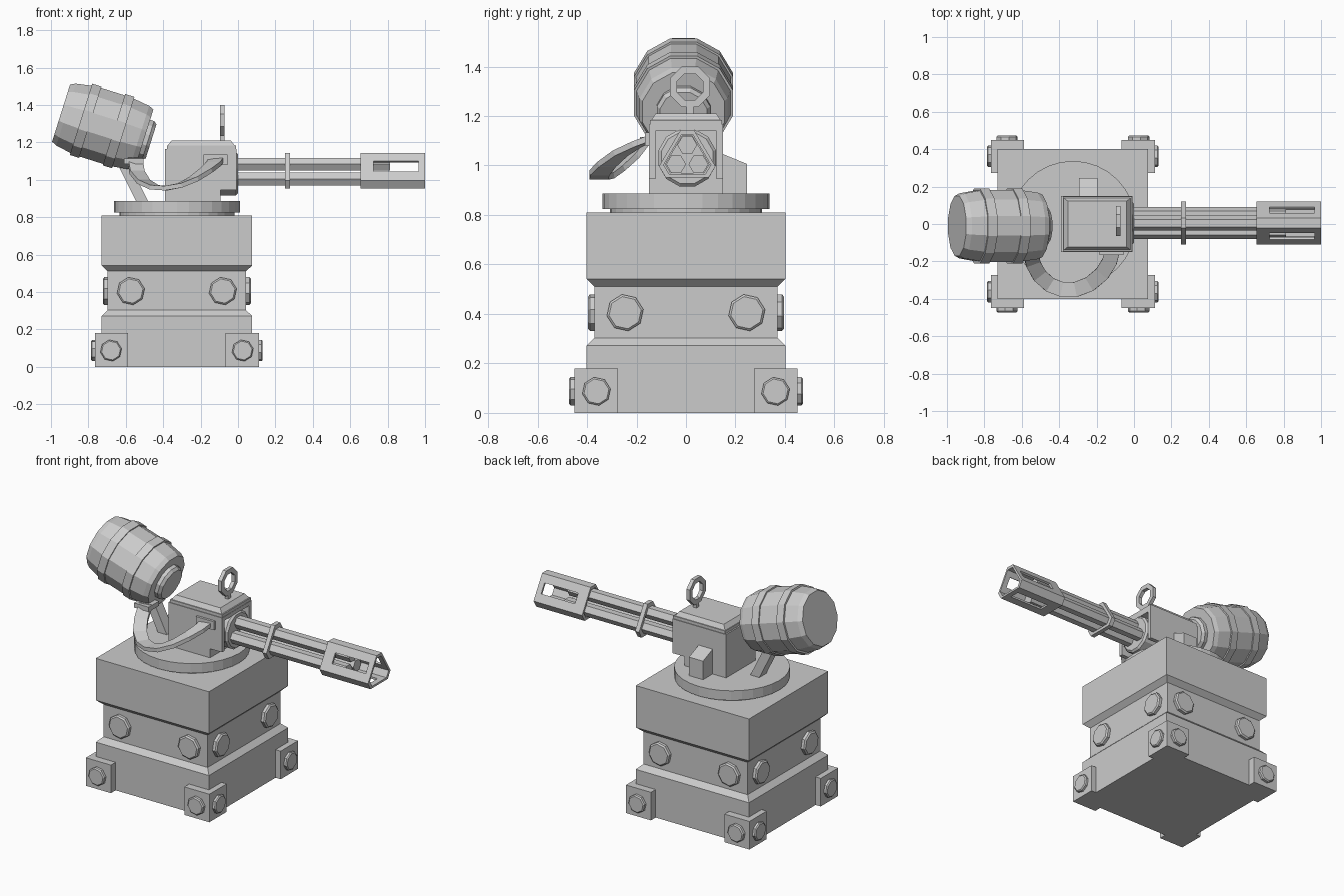
import bpy, bmesh, math
from mathutils import Vector, Matrix

if "Cube" in bpy.data.objects:
    bpy.data.objects.remove(bpy.data.objects["Cube"])

grey = bpy.data.materials.new("plain grey")
grey.diffuse_color = (0.6, 0.6, 0.6, 1)
grey.use_nodes = True
grey.node_tree.nodes["Principled BSDF"].inputs["Base Color"].default_value = grey.diffuse_color
CX = -0.327                       # centre of the pedestal in x
BY, BZ = 0.005, 1.031             # axis of the gun barrels


def make(name, verts, faces):
    me = bpy.data.meshes.new(name)
    me.from_pydata([tuple(v) for v in verts], [], faces)
    bm = bmesh.new()
    bm.from_mesh(me)
    bmesh.ops.recalc_face_normals(bm, faces=bm.faces)
    bm.to_mesh(me)
    bm.free()
    me.materials.append(grey)
    ob = bpy.data.objects.new(name, me)
    bpy.context.collection.objects.link(ob)
    return ob


def loft(name, rings, closed=False):
    """Skin equal-sized rings; cap the ends, or join last ring to first."""
    n, m = len(rings[0]), len(rings)
    verts = [v for r in rings for v in r]
    faces = []
    for i in range(m if closed else m - 1):
        a, b = i * n, (i + 1) % m * n
        faces += [(a + j, a + (j + 1) % n, b + (j + 1) % n, b + j) for j in range(n)]
    if not closed:
        faces += [tuple(range(n)), tuple(range((m - 1) * n, m * n))]
    return make(name, verts, faces)


def lathe(name, profile, sides, loc, axis=(0, 0, 1), turn=0.0, closed=False):
    """profile: (distance along axis, radius)"""
    mat = Matrix.Translation(loc) @ Vector(axis).to_track_quat('Z', 'Y').to_matrix().to_4x4()
    ang = [math.radians(turn) + math.tau * j / sides for j in range(sides)]
    return loft(name, [[mat @ Vector((r * math.cos(a), r * math.sin(a), h)) for a in ang]
                       for h, r in profile], closed)


def box(name, lo, hi, inset=(0, 0)):
    (x0, y0, z0), (x1, y1, z1) = lo, hi
    rings = []
    for z, dx, dy in ((z0, 0, 0), (z1, inset[0], inset[1])):
        rings.append([(x0 + dx, y0 + dy, z), (x1 - dx, y0 + dy, z),
                      (x1 - dx, y1 - dy, z), (x0 + dx, y1 - dy, z)])
    return loft(name, rings)


def bolt(name, loc, axis, r, h):
    lathe(name, [(-0.02, r), (h * 0.7, r), (h, r * 0.88)], 8, loc, axis, 10)


# Square stepped pedestal
S = math.sqrt(2)
lathe("pedestal", [(0, .402 * S), (.272, .402 * S), (.303, .37 * S), (.511, .37 * S),
                   (.541, .402 * S), (.81, .402 * S)], 4, (CX, 0, 0), turn=45)

# Corner feet and bolts
for sx in (-1, 1):
    for sy in (-1, 1):
        xs = sorted((CX + sx * .261, CX + sx * .4385))
        ys = sorted((sy * .274, sy * .45))
        box("corner_foot", (xs[0], ys[0], 0), (xs[1], ys[1], .18))
        bolt("foot_bolt", (CX + sx * .352, sy * .45, .087), (0, sy, 0), .058, .023)
        bolt("foot_bolt", (CX + sx * .4385, sy * .362, .087), (sx, 0, 0), .058, .02)
        bolt("waist_bolt", (CX + sx * .246, sy * .37, .405), (0, sy, 0), .075, .026)
        bolt("waist_bolt", (CX + sx * .37, sy * .246, .405), (sx, 0, 0), .075, .026)

# Turntable
lathe("turntable", [(.80, .307), (.825, .307), (.825, .337), (.887, .337)], 32, (CX, 0, 0))

# Gun housing with an open-fronted recess
box("housing", (-.39, -.15, .88), (-.094, .15, 1.165))
box("housing_cheek", (-.10, -.15, .945), (-.008, -.124, 1.165))
box("housing_cheek", (-.10, .124, .945), (-.008, .15, 1.165))
box("housing_roof", (-.10, -.13, 1.14), (-.008, .13, 1.165))
box("lid_edge", (-.38, -.146, 1.16), (-.01, .146, 1.184))
box("lid", (-.376, -.14, 1.184), (-.018, .14, 1.211), (.022, .018))

# Side box with sloping top
loft("side_box", [[(x, .14, .88), (x, .247, .88), (x, .247, 1.006), (x, .14, 1.05)]
                  for x in (-.294, -.195)])

# Sight ring on a post
lathe("sight_ring", [(-.012, .088), (.012, .088), (.012, .057), (-.012, .057)], 8,
      (-.083, .016, 1.318), (1, 0, 0), 22.5, closed=True)
box("sight_post", (-.095, .002, 1.20), (-.071, .03, 1.245))

# Rotor disc and three barrels
lathe("rotor", [(-.11, .12), (-.012, .12), (0, .108)], 12, (0, BY, BZ), (1, 0, 0), 15)
for k in range(3):
    a = math.radians(90 + 120 * k)
    lathe("gun_barrel", [(-.02, .04), (.812, .04)], 6,
          (0, BY + .052 * math.cos(a), BZ + .052 * math.sin(a)), (1, 0, 0))


# Triangular tubes with cut corners: clamp and muzzle
def tri_tube(name, x0, x1, wall):
    def ring(x, inr):
        pts = []
        for k in range(3):
            for s in (-1, 1):
                a = math.radians(90 + 120 * k) + s * math.atan2(.026, .113)
                r = math.hypot(.113, .026) * inr / .079
                pts.append((x, BY + r * 1.03 * math.cos(a), BZ + r * math.sin(a)))
        return pts
    return loft(name, [ring(x0, .079), ring(x1, .079),
                       ring(x1, .079 - wall), ring(x0, .079 - wall)], True)


tri_tube("barrel_clamp", .25, .278, .018)
muzzle = tri_tube("muzzle", .655, 1.0, .013)
for a in (30, 150, 270):          # one long slot in each flat side
    c, s = math.cos(math.radians(a)), math.sin(math.radians(a))
    cutter = loft("slot_cutter", [[(x, BY + r * c - t * s, BZ + r * s + t * c)
                                   for r, t in ((.045, -.033), (.11, -.033), (.11, .033), (.045, .033))]
                                  for x in (.725, .965)])
    cutter.hide_render = True
    mod = muzzle.modifiers.new("slot", 'BOOLEAN')
    mod.operation, mod.solver, mod.object = 'DIFFERENCE', 'EXACT', cutter
    bpy.context.view_layer.objects.active = muzzle
    bpy.ops.object.modifier_apply(modifier=mod.name)
    bpy.data.objects.remove(cutter)

# Tilted keg with two hoops and an end plug
KEG, AX = (-.724, -.01, 1.287), (.954, 0, -.30)
lathe("keg", [(-.2325, .166), (-.205, .18), (-.1, .199), (.1, .199), (.205, .184), (.2325, .172)],
      12, KEG, AX, 15)
for h in (-.095, .09):
    lathe("keg_hoop", [(h - .026, .18), (h - .026, .207), (h + .026, .207), (h + .026, .18)],
          12, KEG, AX, 15)
lathe("keg_plug", [(.22, .112), (.255, .112), (.272, .098)], 12, KEG, AX, 15)

# Slanted strut under the keg
loft("keg_strut", [[(x - .032, -.035, z), (x + .032, -.035, z), (x + .032, .035, z), (x - .032, .035, z)]
                   for x, z in ((-.51, .88), (-.62, 1.10))])

# Flat feed belt from keg to housing, with its two sockets
path = [Vector(p) for p in ((-.55, -.15, 1.11), (-.54, -.21, 1.04), (-.505, -.275, .99),
                            (-.45, -.325, .96), (-.385, -.35, .955), (-.31, -.35, .97),
                            (-.235, -.32, 1.005), (-.17, -.265, 1.05), (-.13, -.20, 1.085),
                            (-.115, -.14, 1.11))]
rings = []
for i, p in enumerate(path):
    t = (path[min(i + 1, len(path) - 1)] - path[max(i - 1, 0)]).normalized()
    side = t.cross(Vector((0, 0, 1))).normalized()
    up = side.cross(t)
    rings.append([p + side * a * .04 + up * b * .012 for a, b in ((-1, -1), (1, -1), (1, 1), (-1, 1))])
loft("feed_belt", rings)
box("belt_socket_keg", (-.61, -.185, 1.085), (-.505, -.08, 1.115))
box("belt_socket_housing", (-.184, -.165, 1.08), (-.056, -.14, 1.134))
